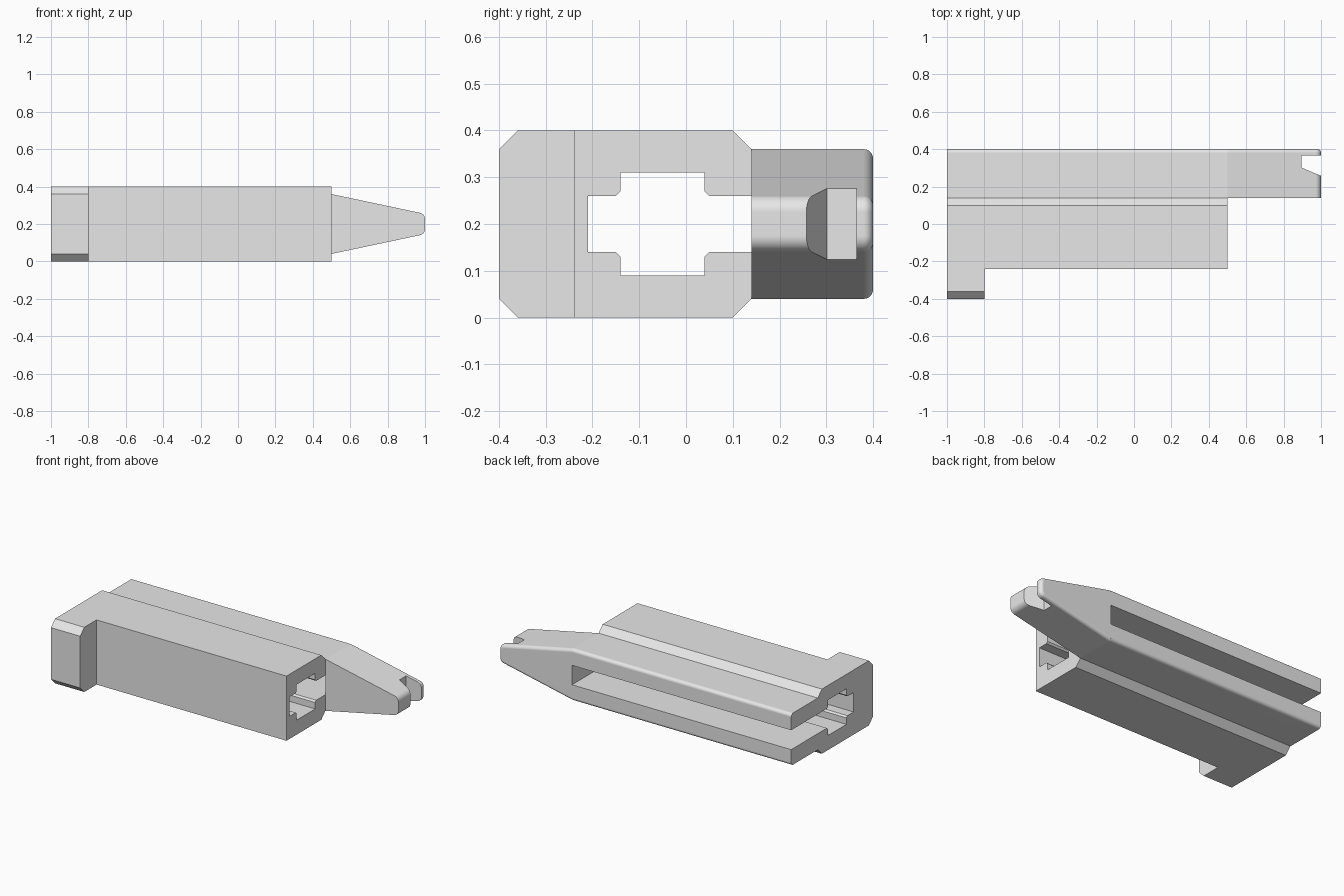
import bpy
import bmesh
from math import sin, tan, pi, radians
from mathutils import Vector

cube = bpy.data.objects.get("Cube")
if cube:
    bpy.data.objects.remove(cube, do_unlink=True)

grey = bpy.data.materials.new("light grey")
grey.use_nodes = True
grey.diffuse_color = (0.8, 0.8, 0.8, 1)
grey.node_tree.nodes["Principled BSDF"].inputs["Base Color"].default_value = (0.8, 0.8, 0.8, 1)

MID = 0.2      # height of the symmetry plane
FILLET = 0.02
STEPS = 10


def rounded(points):
    """Replace each (a, b, radius) corner by an arc."""
    out = []
    for i, p in enumerate(points):
        here = Vector(p[:2])
        if len(p) == 2:
            out.append(here)
            continue
        a = (Vector(points[i - 1][:2]) - here).normalized()
        b = (Vector(points[(i + 1) % len(points)][:2]) - here).normalized()
        half = a.angle(b) / 2
        centre = here + (a + b).normalized() * (p[2] / sin(half))
        v0 = here + a * (p[2] / tan(half)) - centre
        v1 = here + b * (p[2] / tan(half)) - centre
        sweep = pi - 2 * half
        for k in range(STEPS + 1):
            t = k / STEPS
            out.append(centre + (v0 * sin((1 - t) * sweep) + v1 * sin(t * sweep)) / sin(sweep))
    return out


def mirrored(upper):
    """Close an upper half profile with its reflection below MID."""
    return upper + [(p[0], 2 * MID - p[1], *p[2:]) for p in reversed(upper)]


def prism(name, profile, axis, start, end, fillet=None):
    """Extrude a flat profile along one axis; fillet picks edges to round."""
    def place(p, d):
        co = list(p)
        co.insert(axis, d)
        return co
    bm = bmesh.new()
    face = bm.faces.new([bm.verts.new(place(p, start)) for p in rounded(profile)])
    geo = bmesh.ops.extrude_face_region(bm, geom=[face])["geom"]
    shift = Vector(place((0, 0), end - start))
    bmesh.ops.translate(bm, vec=shift, verts=[g for g in geo if isinstance(g, bmesh.types.BMVert)])
    bmesh.ops.recalc_face_normals(bm, faces=bm.faces)
    if fillet:
        bmesh.ops.bevel(bm, geom=[e for e in bm.edges if fillet(e)], offset=FILLET,
                        segments=STEPS, profile=0.5, affect='EDGES')
    mesh = bpy.data.meshes.new(name)
    bm.to_mesh(mesh)
    bm.free()
    mesh.materials.append(grey)
    obj = bpy.data.objects.new(name, mesh)
    bpy.context.collection.objects.link(obj)
    return obj


def combine(target, tool, operation):
    mod = target.modifiers.new(operation.lower(), 'BOOLEAN')
    mod.operation = operation
    mod.solver = 'EXACT'
    mod.object = tool
    bpy.context.view_layer.objects.active = target
    bpy.ops.object.modifier_apply(modifier=mod.name)
    bpy.data.objects.remove(tool, do_unlink=True)


# Channel body with two rear jaws and a stepped inner slot
body = prism("slotted_body", mirrored([
    (-0.24, 0.4), (0.1, 0.4), (0.14, 0.36), (0.4, 0.36, FILLET), (0.4, 0.26),
    (0.05, 0.26), (0.04, 0.27), (0.04, 0.31), (-0.14, 0.31), (-0.14, 0.27),
    (-0.15, 0.26), (-0.21, 0.26)][::-1]), 0, -1, 0.5)

# Chamfered stop at the end of the body
lip = prism("end_lip", mirrored([(-0.22, 0.4), (-0.36, 0.4), (-0.4, 0.36)]), 0, -1, -0.8)

# Tapered nose with a rounded tip and rounded rear outline
nose = prism("tapered_nose", mirrored([(0.5, 0.36), (1, 0.254, 0.035)]), 1, 0.14, 0.4,
             lambda e: all(v.co.y > 0.399 for v in e.verts)
             and any(v.co.x > 0.501 for v in e.verts))

# Angled notch through the tip
notch = prism("notch_cutter", [(0.895, 0.302), (0.895, 0.365), (1.1, 0.365), (1.1, 0.215)],
              2, -0.1, 0.5)
notch.hide_render = True

combine(nose, notch, 'DIFFERENCE')
combine(body, lip, 'UNION')
combine(body, nose, 'UNION')

# Smooth the fillets only
bpy.ops.object.select_all(action='DESELECT')
body.select_set(True)
bpy.context.view_layer.objects.active = body
bpy.ops.object.shade_smooth_by_angle(angle=radians(11))
weighted = body.modifiers.new("weighted normals", 'WEIGHTED_NORMAL')
weighted.keep_sharp = True
